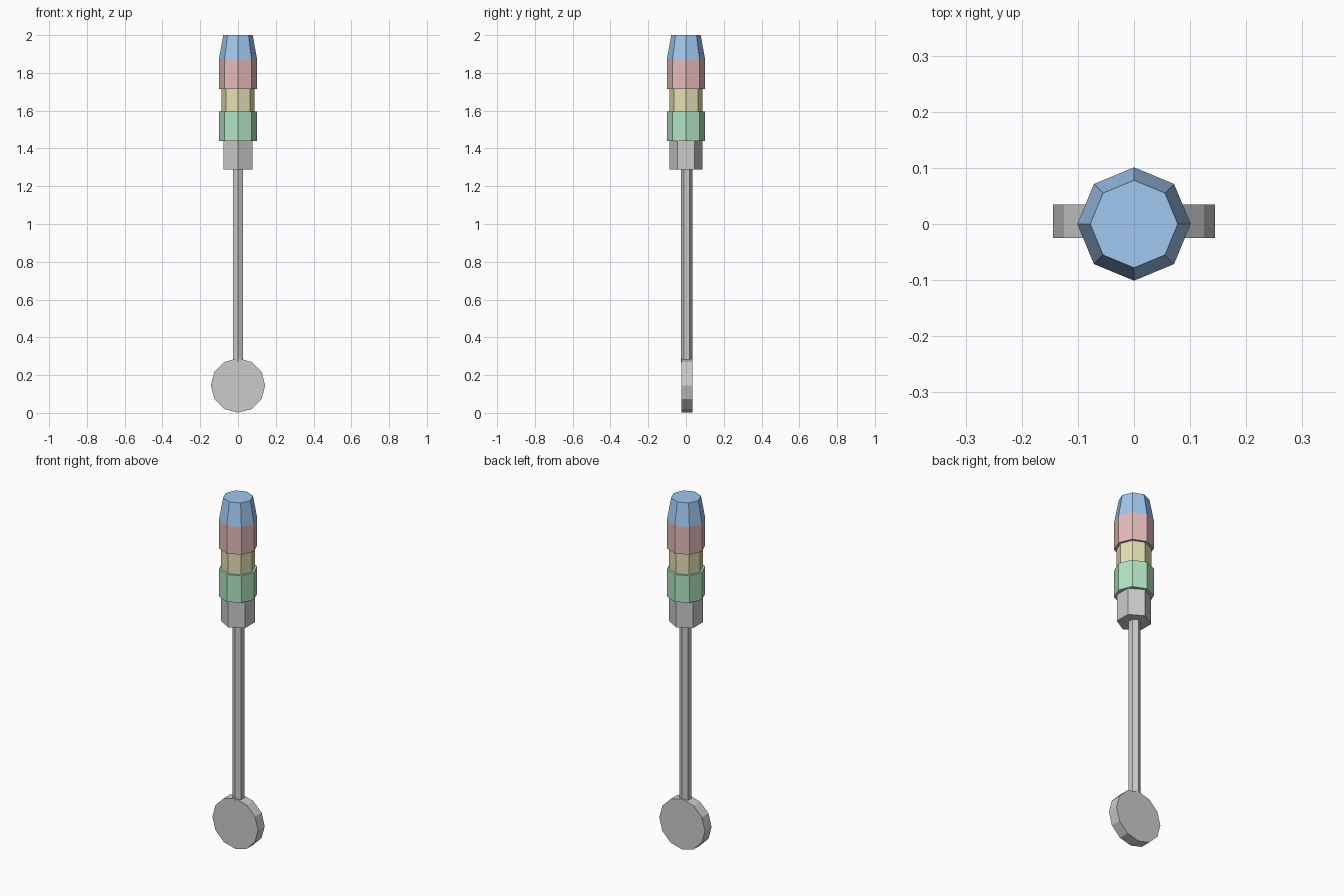
import bpy, math
from mathutils import Matrix

if "Cube" in bpy.data.objects:
    bpy.data.objects.remove(bpy.data.objects["Cube"])


def prism(name, sides, r0, r1, z0, z1, y=0.0, turn=0.0, color=None):
    """Upright flat-faced prism or frustum between two heights."""
    bpy.ops.mesh.primitive_cone_add(vertices=sides, radius1=r0, radius2=r1,
                                    depth=z1 - z0)
    ob = bpy.context.object
    ob.name = name
    ob.data.transform(Matrix.Rotation(math.radians(turn), 4, 'Z'))
    ob.location = (0, y, (z0 + z1) / 2)
    if color:
        mat = bpy.data.materials.new(name + "_colour")
        mat.diffuse_color = (*color, 1)
        mat.use_nodes = True
        mat.node_tree.nodes["Principled BSDF"].inputs["Base Color"].default_value = mat.diffuse_color
        ob.data.materials.append(mat)
    return ob


# Banded handle
prism("handle_cap", 8, 0.101, 0.078, 1.872, 2.0, color=(0.35, 0.58, 0.88))
prism("upper_grip", 8, 0.101, 0.101, 1.715, 1.872, color=(0.80, 0.50, 0.50))
prism("middle_grip", 8, 0.088, 0.088, 1.595, 1.715, color=(0.78, 0.76, 0.45))
prism("lower_grip", 8, 0.101, 0.101, 1.44, 1.595, color=(0.45, 0.78, 0.55))

# Hexagonal collar and thin rod
prism("collar", 6, 0.088, 0.088, 1.288, 1.44)
prism("rod", 6, 0.031, 0.031, 0.27, 1.288, y=0.004)

# Flat disc at the foot, facing front and back
disc = prism("foot_disc", 12, 0.144, 0.144, -0.03, 0.03)
disc.data.transform(Matrix.Rotation(math.radians(90), 4, 'X'))
disc.location = (0, 0.005, 0.145)
